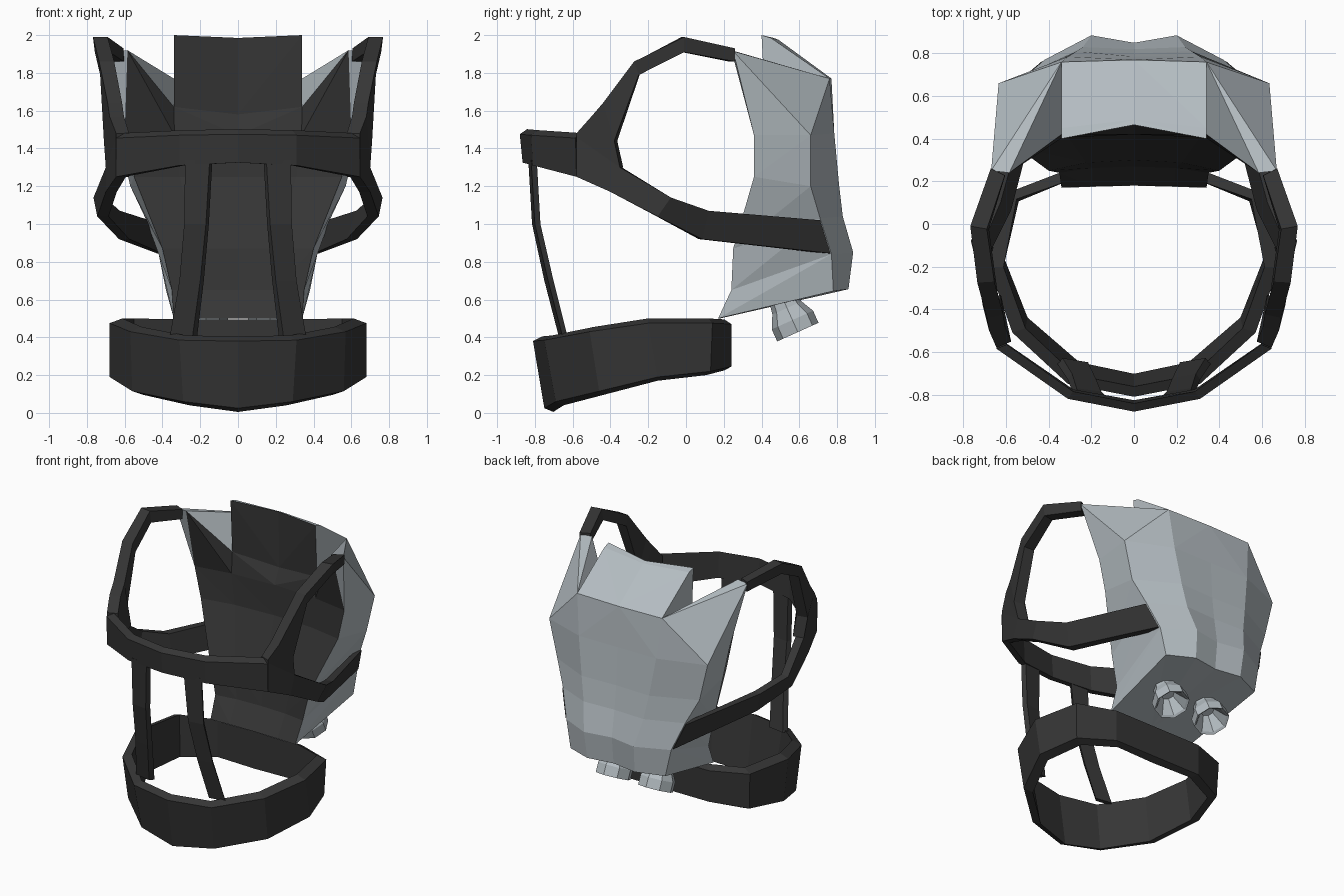
import bpy, bmesh, math
from mathutils import Vector

if "Cube" in bpy.data.objects:
    bpy.data.objects.remove(bpy.data.objects["Cube"])


def material(name, rgb):
    m = bpy.data.materials.new(name)
    m.diffuse_color = (*rgb, 1)
    m.use_nodes = True
    m.node_tree.nodes["Principled BSDF"].inputs["Base Color"].default_value = m.diffuse_color
    return m


DARK = material("dark strap grey", (0.036, 0.036, 0.036))
LIGHT = material("light metal grey", (0.46, 0.51, 0.54))


def finish(name, bm, mats):
    bmesh.ops.remove_doubles(bm, verts=bm.verts, dist=0.0005)
    bmesh.ops.recalc_face_normals(bm, faces=bm.faces)
    me = bpy.data.meshes.new(name)
    bm.to_mesh(me)
    bm.free()
    for m in mats:
        me.materials.append(m)
    ob = bpy.data.objects.new(name, me)
    bpy.context.collection.objects.link(ob)
    return ob


def flip(p):
    return Vector((-p[0], p[1], p[2]))


def band(bm, stations, thick, lift=0.0, drop=0.0, cy=-0.2, closed=False):
    """Flat strap through (top, bottom) outer edge points, thickened inward."""
    rings = []
    for a, b in stations:
        a, b = Vector(a), Vector(b)
        mid = (a + b) / 2
        inward = Vector((-mid.x, cy - mid.y, 0)).normalized() * thick
        inward.y *= 0.7
        pts = [a, b, b + inward - Vector((0, 0, drop)), a + inward + Vector((0, 0, lift))]
        rings.append([bm.verts.new(p) for p in pts])
    n = len(rings)
    for i in range(n if closed else n - 1):
        r, s = rings[i], rings[(i + 1) % n]
        for k in range(4):
            bm.faces.new((r[k], r[(k + 1) % 4], s[(k + 1) % 4], s[k]))
    if not closed:
        bm.faces.new(rings[0])
        bm.faces.new(rings[-1])


def mirrored(stations):
    return [(flip(a), flip(b)) for a, b in stations]


def centre_band(name, half, thick, lift, drop, closed):
    other = mirrored(half)[::-1]
    full = (other[1:] if closed else other)[:-1] + half
    bm = bmesh.new()
    band(bm, full, thick, lift, drop, closed=closed)
    finish(name, bm, [DARK])


def side_bands(name, stations, thick):
    for side, st in (("right", stations), ("left", mirrored(stations))):
        bm = bmesh.new()
        band(bm, st, thick)
        finish(f"{name}_{side}", bm, [DARK])


# Waist belt
centre_band("waist_belt", [
    ((0, -.81, .38), (0, -.75, .025)), ((.31, -.75, .385), (.29, -.69, .06)),
    ((.57, -.51, .43), (.56, -.46, .115)), ((.68, -.20, .475), (.68, -.15, .19)),
    ((.61, .14, .475), (.60, .13, .22)), ((.35, .24, .47), (.35, .24, .245)),
    ((0, .24, .47), (0, .24, .245))], .068, .025, .02, True)

# Chest band
centre_band("chest_band", [
    ((0, -.88, 1.475), (0, -.865, 1.325)), ((.31, -.82, 1.47), (.31, -.81, 1.31)),
    ((.645, -.585, 1.455), (.645, -.58, 1.25))], .055, .027, 0, False)

# Shoulder straps, over the arm openings
side_bands("shoulder_strap", [
    ((.645, -.58, 1.48), (.645, -.58, 1.25)), ((.68, -.5, 1.57), (.70, -.35, 1.30)),
    ((.69, -.44, 1.64), (.71, -.38, 1.44)), ((.735, -.275, 1.86), (.73, -.25, 1.79)),
    ((.768, -.01, 1.99), (.758, -.01, 1.91)), ((.672, .26, 1.93), (.67, .26, 1.86))], .08)

# Straps under the arms to the pack sides
side_bands("underarm_strap", [
    ((.645, -.58, 1.46), (.645, -.58, 1.25)), ((.70, -.35, 1.30), (.70, -.40, 1.17)),
    ((.765, -.08, 1.14), (.745, -.15, 1.04)), ((.68, .12, 1.07), (.63, .085, .92)),
    ((.495, .71, 1.02), (.43, .765, .845))], .06)

# Front straps joining chest band and belt
side_bands("front_strap", [
    ((.28, -.82, 1.34), (.15, -.835, 1.34)), ((.285, -.80, 1.0), (.17, -.815, 1.0)),
    ((.31, -.73, .7), (.20, -.75, .7)), ((.36, -.655, .41), (.24, -.675, .41))], .045)

# Back shell: each row is front (z x y), rear corner (z x y), rear bulge (x y), centre y
ROWS = [
    (1.47, .60, .36, 1.47, .635, .66, .31, .785, .785),
    (1.25, .55, .36, 1.20, .57, .66, .27, .81, .80),
    (.87, .40, .25, 1.03, .49, .71, .24, .83, .82),
    (.65, .35, .24, .84, .42, .77, .20, .885, .85),
    (.50, .34, .17, .645, .38, .78, .19, .86, .83)]
DEPTH = (.06, .06, .05, .03, .01)
tip, tip_in = (.67, .25, 1.915), (.585, .24, 1.92)
top_corner, notch = (.34, .76, 1.77), (.34, .42, 1.62)
top_mid, front_mid = (0, .77, 1.77), (0, .47, 1.58)
rings = [[front_mid, notch, tip_in, tip, top_corner, top_mid]]
for (zf, xf, yf, zb, xb, yb, xk, yk, yc), d in zip(ROWS, DEPTH):
    rings.append([(0, yf + d, zf), (xf * .56, yf + d * .75, zf), (xf, yf, zf),
                  (xb, yb, zb), (xk, yk, zb + .01), (0, yc, zb + .01)])
bm = bmesh.new()


def poly(pts, dark=False):
    for mirror in (False, True):
        co = [flip(p) if mirror else Vector(p) for p in pts]
        f = bm.faces.new([bm.verts.new(c) for c in (co[::-1] if mirror else co)])
        f.material_index = int(dark)


for row, (r, s) in enumerate(zip(rings, rings[1:])):
    for k in range(5):
        if k > 2 and row > 0:
            poly((r[k], r[k + 1], s[k + 1], s[k]))
        else:
            poly((r[k], r[k + 1], s[k]), k < 2)
            poly((r[k + 1], s[k + 1], s[k]), k < 2)
# sloping underside and shoulder wedge
last = rings[-1]
for k in range(1, 5):
    poly((last[0], last[k], last[k + 1]))
poly((tip, top_corner, tip_in))
poly((tip_in, top_corner, notch))
# raised centre block behind the neck
lip, lip_mid = (.34, .40, 2.0), (0, .465, 1.985)
back_lip, back_lip_mid = (.34, .45, 1.985), (0, .49, 1.975)
for a, b, c, d in ((lip, lip_mid, back_lip_mid, back_lip),
                   (back_lip, back_lip_mid, top_mid, top_corner)):
    poly((a, b, c))
    poly((a, c, d))
poly((lip, back_lip, notch))
poly((back_lip, top_corner, notch))
poly((lip, lip_mid, front_mid), True)
poly((lip, front_mid, notch), True)
finish("back_shell", bm, [LIGHT, DARK])

# Thruster nozzles, hollow and tilted backward
axis = Vector((0, .41, -.91)).normalized()
up = Vector((0, .91, .41)).normalized()
for side in (-1, 1):
    bm = bmesh.new()
    loops = []
    for t, r in ((-.02, .07), (.06, .085), (.13, .12), (.2, .12), (.19, .105), (.09, .045)):
        c = Vector((side * .17, .51, .61)) + axis * t
        loops.append([bm.verts.new(c + Vector((r * math.cos(a), 0, 0)) + up * r * math.sin(a))
                      for a in (i * math.tau / 8 for i in range(8))])
    for r, s in zip(loops, loops[1:]):
        for i in range(8):
            bm.faces.new((r[i], r[(i + 1) % 8], s[(i + 1) % 8], s[i]))
    bm.faces.new(loops[0])
    bm.faces.new(loops[-1])
    finish("thruster_nozzle_" + ("right" if side > 0 else "left"), bm, [LIGHT])
